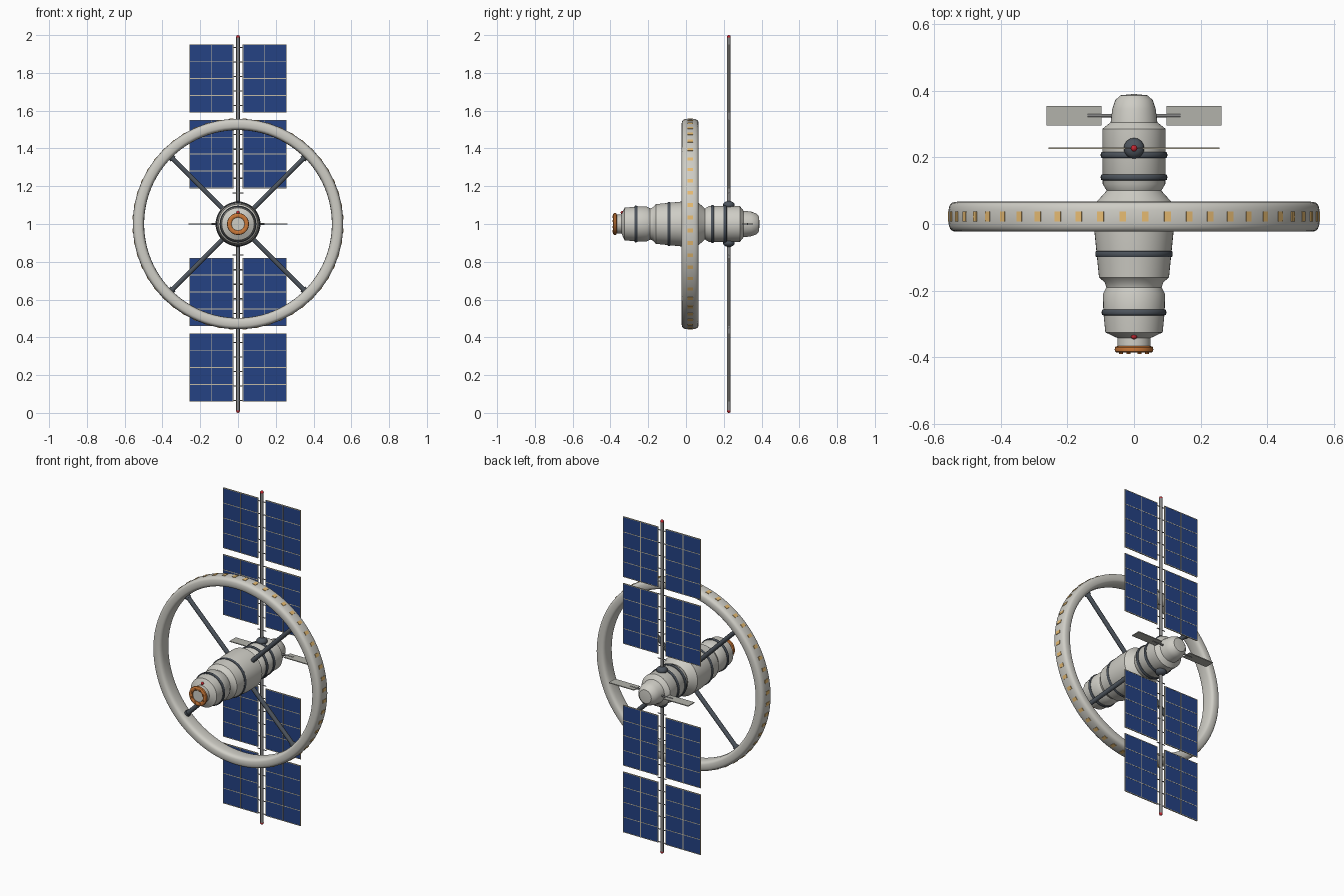
import bpy, bmesh, math
from mathutils import Vector, Matrix

cube = bpy.data.objects.get("Cube")
if cube:
    bpy.data.objects.remove(cube, do_unlink=True)

TAU = 2 * math.pi
MID = 1.0        # height of the hub axis
MAST_Y = 0.227
RING_Y = 0.022


def material(name, r, g, b):
    m = bpy.data.materials.new(name)
    m.use_nodes = True
    m.diffuse_color = (r, g, b, 1)
    bsdf = m.node_tree.nodes["Principled BSDF"]
    bsdf.inputs["Base Color"].default_value = (r, g, b, 1)
    bsdf.inputs["Roughness"].default_value = 0.6
    return m


hull = material("hull white", 0.62, 0.61, 0.56)
dark = material("dark steel", 0.075, 0.09, 0.11)
steel = material("mast grey", 0.24, 0.24, 0.24)
blue = material("solar blue", 0.018, 0.055, 0.23)
trim = material("panel trim", 0.55, 0.5, 0.38)
orange = material("docking orange", 0.6, 0.19, 0.04)
amber = material("window amber", 0.8, 0.5, 0.17)
red = material("beacon red", 0.55, 0.02, 0.03)
plate = material("radiator grey", 0.45, 0.45, 0.41)


def finish(name, bm, mat, smooth=True):
    bmesh.ops.recalc_face_normals(bm, faces=bm.faces)
    mesh = bpy.data.meshes.new(name)
    bm.to_mesh(mesh)
    bm.free()
    mesh.materials.append(mat)
    obj = bpy.data.objects.new(name, mesh)
    bpy.context.collection.objects.link(obj)
    if smooth:
        bpy.ops.object.select_all(action="DESELECT")
        obj.select_set(True)
        bpy.context.view_layer.objects.active = obj
        bpy.ops.object.shade_smooth_by_angle(angle=math.radians(35))
    return obj


def lathe(name, profile, mat, closed=False, steps=48):
    """Spin (y, radius) points around the hub axis."""
    bm = bmesh.new()
    verts = [bm.verts.new((r, y, MID)) for y, r in profile]
    edges = [bm.edges.new(p) for p in zip(verts, verts[1:])]
    if closed:
        edges.append(bm.edges.new((verts[-1], verts[0])))
    bmesh.ops.spin(bm, geom=verts + edges, cent=(0, 0, MID), axis=(0, 1, 0),
                   angle=TAU, steps=steps)
    bmesh.ops.remove_doubles(bm, verts=bm.verts, dist=1e-5)
    return finish(name, bm, mat)


def hoop(name, y, radius, half_y, half_r, mat, power=1.0, count=12, steps=48):
    """Torus with an elliptical or boxy rounded section."""
    pts = []
    for i in range(count):
        c, s = math.cos(TAU * i / count), math.sin(TAU * i / count)
        pts.append((y + half_y * math.copysign(abs(s) ** power, s),
                    radius + half_r * math.copysign(abs(c) ** power, c)))
    return lathe(name, pts, mat, True, steps)


def add_rod(bm, a, b, r, sides=12):
    a, b = Vector(a), Vector(b)
    turn = (b - a).to_track_quat("Z", "Y").to_matrix().to_4x4()
    bmesh.ops.create_cone(bm, cap_ends=True, segments=sides, radius1=r, radius2=r,
                          depth=(b - a).length,
                          matrix=Matrix.Translation((a + b) / 2) @ turn)


def rod(name, a, b, r, mat):
    bm = bmesh.new()
    add_rod(bm, a, b, r)
    return finish(name, bm, mat)


def add_box(bm, centre, size, turn=Matrix()):
    bmesh.ops.create_cube(bm, size=1, matrix=turn @ Matrix.Translation(centre)
                          @ Matrix.Diagonal((*size, 1)))


def ball(name, centre, r, mat, squash=1.0):
    bm = bmesh.new()
    bmesh.ops.create_uvsphere(bm, u_segments=16, v_segments=10, radius=r,
                              matrix=Matrix.Translation(centre)
                              @ Matrix.Diagonal((1, 1, squash, 1)))
    return finish(name, bm, mat)


# Hub body
lathe("hub_body", [
    (-0.378, 0), (-0.378, 0.05), (-0.342, 0.05), (-0.325, 0.086), (-0.265, 0.092),
    (-0.21, 0.093), (-0.19, 0.083), (-0.175, 0.088), (-0.16, 0.105), (-0.09, 0.112),
    (-0.02, 0.119), (0.06, 0.119), (0.08, 0.1), (0.1, 0.082), (0.12, 0.094),
    (0.285, 0.095), (0.305, 0.07), (0.345, 0.065), (0.372, 0.056), (0.386, 0.04),
    (0.39, 0)], hull)
for i, (y, r) in enumerate([(-0.265, 0.09), (-0.09, 0.109), (0.14, 0.093), (0.207, 0.093)]):
    hoop(f"hub_band_{i + 1}", y, r, 0.009, 0.007, dark, 0.6)

# Docking port
hoop("docking_ring", -0.376, 0.046, 0.01, 0.012, orange, 0.7)
bm = bmesh.new()
for i in range(8):
    a = TAU * (i + 0.5) / 8
    x, z = 0.042 * math.cos(a), MID + 0.042 * math.sin(a)
    add_rod(bm, (x, -0.39, z), (x, -0.37, z), 0.006, 8)
finish("docking_latches", bm, orange)
ball("docking_beacon", (0, -0.337, MID + 0.06), 0.009, red)

# Habitat ring with windows
hoop("habitat_ring", RING_Y, 0.527, 0.045, 0.03, hull, 0.62, 24, 96)
bm = bmesh.new()
for i in range(52):
    turn = Matrix.Translation((0, RING_Y, MID)) @ Matrix.Rotation(TAU * (i + 0.5) / 52, 4, "Y")
    add_box(bm, (0.5555, 0, 0), (0.007, 0.03, 0.02), turn)
finish("ring_windows", bm, amber, False)

# Spokes
for i in range(4):
    a = TAU * (i + 0.5) / 4
    d = Vector((math.cos(a), 0, math.sin(a)))
    o = Vector((0, RING_Y, MID))
    rod(f"spoke_{i + 1}", o + d * 0.1, o + d * 0.51, 0.013, dark)
    rod(f"spoke_foot_{i + 1}", o + d * 0.485, o + d * 0.505, 0.018, dark)

# Mast, rungs and end beacons
rod("mast", (0, MAST_Y, 0.01), (0, MAST_Y, 1.99), 0.0095, steel)
bm = bmesh.new()
for side in (1, -1):
    for i in range(11):
        z = MID + side * (0.165 + 0.077 * i)
        add_rod(bm, (-0.028, MAST_Y, z), (0.028, MAST_Y, z), 0.003, 6)
    name = "upper" if side > 0 else "lower"
    ball(f"{name}_beacon", (0, MAST_Y, MID + side * 0.99), 0.01, red)
    ball(f"{name}_mast_mount", (0, MAST_Y, MID + side * 0.1), 0.031, dark, 0.7)
finish("mast_rungs", bm, steel)

# Solar panels: blue sheet, raised frame and cell lines
W, H, LINE, THICK = 0.228, 0.358, 0.004, 0.0055
for side, label in ((1, "left"), (-1, "right")):
    for row, z in enumerate((0.24, 0.64, 1.37, 1.77)):
        x = side * 0.141
        bm = bmesh.new()
        add_box(bm, (x, MAST_Y, z), (W, 0.004, H))
        finish(f"solar_panel_{label}_{row + 1}", bm, blue, False)
        bm = bmesh.new()
        for k in (-0.5, 0, 0.5):
            add_box(bm, (x + k * W, MAST_Y, z), (LINE, THICK, H + LINE))
        for k in (-0.5, -0.25, 0, 0.25, 0.5):
            add_box(bm, (x, MAST_Y, z + k * H), (W, THICK, LINE))
        finish(f"panel_frame_{label}_{row + 1}", bm, trim, False)

# Rear radiators
rod("radiator_rod", (-0.14, 0.325, MID), (0.14, 0.325, MID), 0.005, steel)
for side, label in ((1, "left"), (-1, "right")):
    bm = bmesh.new()
    add_box(bm, (side * 0.18, 0.325, MID), (0.166, 0.058, 0.005))
    finish(f"radiator_{label}", bm, plate, False)
